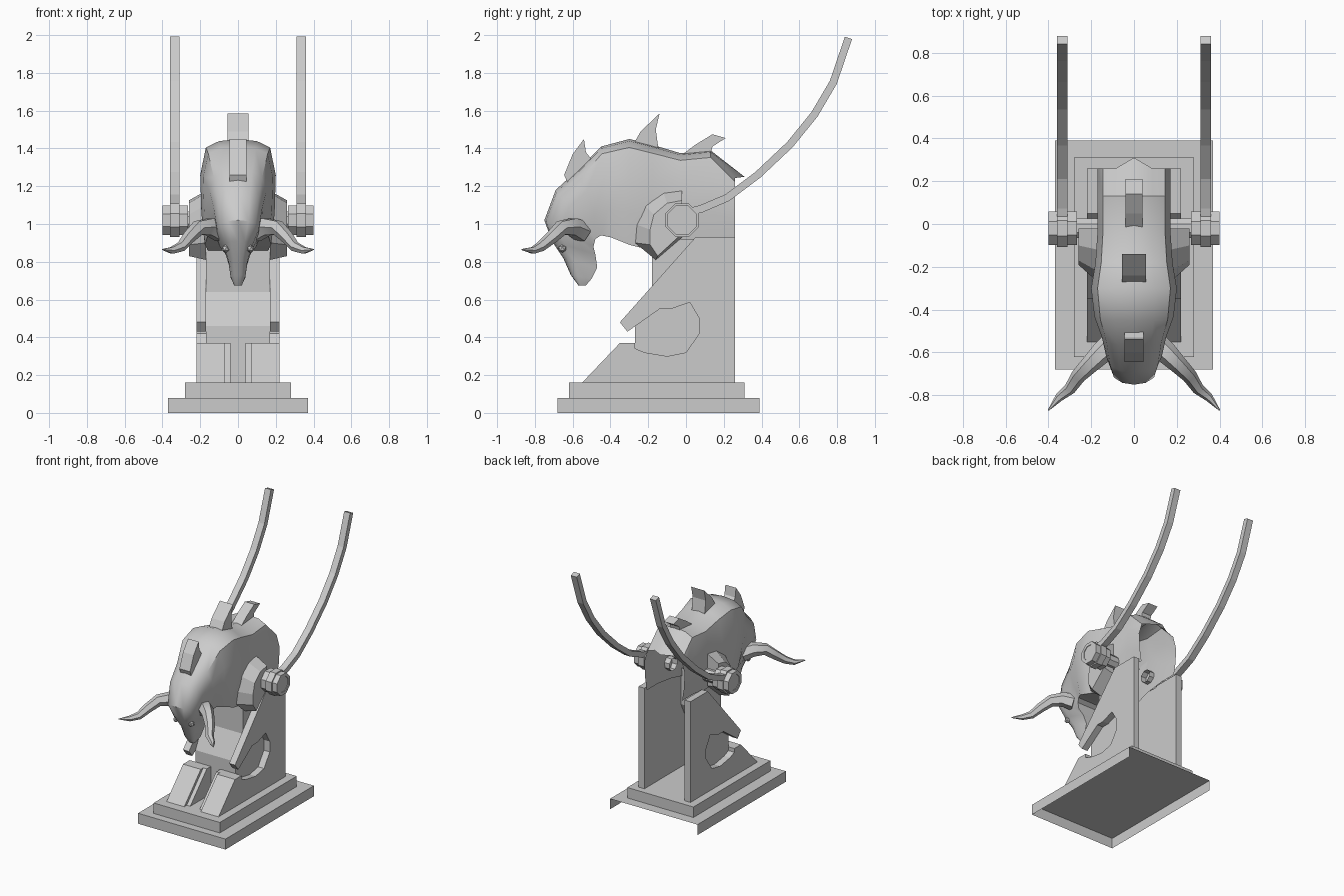
import bpy, bmesh, math
from mathutils import Vector

cube = bpy.data.objects.get("Cube")
if cube:
    bpy.data.objects.remove(cube)

stone = bpy.data.materials.new("plain grey")
stone.use_nodes = True
stone.diffuse_color = (.6, .6, .6, 1)
stone.node_tree.nodes["Principled BSDF"].inputs["Base Color"].default_value = (.6, .6, .6, 1)


def finish(name, bm, smooth=None):
    bmesh.ops.recalc_face_normals(bm, faces=bm.faces)
    mesh = bpy.data.meshes.new(name)
    bm.to_mesh(mesh)
    bm.free()
    ob = bpy.data.objects.new(name, mesh)
    bpy.context.collection.objects.link(ob)
    mesh.materials.append(stone)
    if smooth:
        bpy.context.view_layer.objects.active = ob
        ob.select_set(True)
        bpy.ops.object.shade_smooth_by_angle(angle=math.radians(smooth))
        ob.select_set(False)
    return ob


def bridge(bm, rings, closed=True):
    for a, b in zip(rings, rings[1:]):
        n = len(a)
        for i in range(n if closed else n - 1):
            j = (i + 1) % n
            bm.faces.new((a[i], a[j], b[j], b[i]))


def prism(name, x0, x1, outline, outline1=None):
    # Side outline of (y, z) points carried from x0 to x1
    bm = bmesh.new()
    a = [bm.verts.new((x0, y, z)) for y, z in outline]
    b = [bm.verts.new((x1, y, z)) for y, z in outline1 or outline]
    bridge(bm, [a, b])
    bm.faces.new(a)
    bm.faces.new(b)
    return finish(name, bm)


def tier(name, x, y0, y1, z0, z1, drop):
    # Hollow box without the faces whose outward direction is listed
    bm = bmesh.new()
    bmesh.ops.create_cube(bm, size=1)
    for v in bm.verts:
        v.co = (v.co.x * 2 * x, y1 if v.co.y > 0 else y0, z1 if v.co.z > 0 else z0)
    bm.normal_update()
    gone = [f for f in bm.faces if any(f.normal.dot(Vector(d)) > .9 for d in drop)]
    bmesh.ops.delete(bm, geom=gone, context='FACES')
    finish(name, bm)


def mirrored(name, s):
    return ("left_" if s > 0 else "right_") + name


# Stepped plinth, open underneath and behind
tier("plinth_lower", .37, -.68, .39, 0, .08, [(0, 0, -1), (0, 1, 0)])
tier("plinth_upper", .28, -.62, .31, .08, .16, [(0, 0, -1)])

# Pedestal shell, open at the back
bm = bmesh.new()
rows = [(-.27, .16), (-.27, .46), (-.18, .64), (-.18, .92)]
bridge(bm, [[bm.verts.new(p) for p in ((-.17, .255, z), (-.17, y, z), (.17, y, z), (.17, .255, z))]
            for y, z in rows], closed=False)
finish("pedestal", bm)

# Head and neck: (top y, top z, bottom y, bottom z, half width)
spine = [(.31, 1.25, .26, .92, .17), (.13, 1.39, .13, .92, .17), (-.03, 1.375, -.03, .9, .17),
         (-.18, 1.42, -.18, .86, .18), (-.3, 1.45, -.3, .89, .2), (-.45, 1.41, -.4, .93, .185),
         (-.57, 1.29, -.45, .94, .15), (-.69, 1.18, -.48, .92, .13), (-.75, 1.02, -.49, .88, .11),
         (-.71, .91, -.48, .84, .075), (-.65, .82, -.47, .77, .05), (-.61, .73, -.5, .71, .04),
         (-.57, .675, -.53, .675, .02)]
section = [(0, 0), (.5, .02), (.85, .08), (1, .34), (.97, .7), (.88, 1), (0, 1)]
half = section[1:-1]
bm = bmesh.new()
rings = []
for k, (yt, zt, yb, zb, w) in enumerate(spine):
    round_off = 1 if k < 6 else 1.6
    loop = section + [(-a, t) for a, t in reversed(half)]
    ring = []
    for a, t in loop:
        t = min(t * round_off, 1) if t < .3 else t
        y, z = yt + (yb - yt) * t, zt + (zb - zt) * t
        if k == 0 and a:
            y, z = .26, min(z, 1.25)
        ring.append(bm.verts.new((a * w, y, z)))
    rings.append(ring)
bridge(bm, rings)
bm.faces.new(rings[-1])
under = [f for f in bm.faces if f.calc_center_median().y > -.17
         and all(v.co.z < .93 for v in f.verts)]
bmesh.ops.delete(bm, geom=under, context='FACES')
finish("head_and_neck", bm, 40)

# Crest fins along the spine
prism("brow_fin", -.045, .045, [(-.62, 1.2), (-.645, 1.26), (-.6, 1.37), (-.54, 1.45),
                                (-.53, 1.38), (-.49, 1.33), (-.52, 1.25)])
prism("middle_fin", -.055, .055, [(-.28, 1.42), (-.24, 1.49), (-.14, 1.585), (-.16, 1.5), (-.145, 1.39)])
prism("rear_fin", -.04, .04, [(-.03, 1.36), (.05, 1.42), (.14, 1.475), (.21, 1.455), (.14, 1.41), (.13, 1.37)])

plate = [(.26, .16), (.26, .93), (.05, .93), (-.35, .48), (-.31, .43), (-.14, .55), (-.08, .55),
         (.02, .585), (.07, .5), (.07, .42), (0, .32), (-.1, .3), (-.22, .32), (-.29, .35),
         (-.27, .37), (-.35, .37), (-.55, .16)]
wedge = [(-.55, .16), (-.35, .37), (-.27, .37), (-.27, .16)]
ledge = [(-.52, .16), (-.32, .37), (-.27, .37), (-.27, .16)]
guard_outer = [(-.02, 1.175), (-.12, 1.165), (-.22, 1.1), (-.27, 1), (-.27, .9), (-.16, .81), (-.02, .93)]
guard_inner = [(-.02, 1.125), (-.1, 1.11), (-.17, 1.05), (-.19, .97), (-.19, .89), (-.15, .83), (-.02, .95)]
horn = [(.09, -.55, .96, .06), (.15, -.6, .985, .052), (.21, -.66, .98, .042), (.26, -.71, .93, .035),
        (.3, -.77, .88, .028), (.35, -.81, .86, .02), (.4, -.87, .865, .003)]
rod = [(0, 1.06), (.08, 1.08), (.22, 1.14), (.38, 1.26), (.55, 1.42), (.68, 1.58), (.78, 1.75), (.86, 1.985)]

for s in (1, -1):
    # Pedestal side pieces
    prism(mirrored("side_plate", s), s * .17, s * .22, plate)
    prism(mirrored("front_wedge", s), s * .07, s * .22, wedge)
    prism(mirrored("wedge_ledge", s), s * .04, s * .07, ledge)
    prism(mirrored("shoulder_guard", s), s * .17, s * .26, guard_outer, guard_inner)

    # Eight-sided stepped axle
    bm = bmesh.new()
    rings = []
    steps = [(.12, .05), (.265, .05), (.265, .085), (.31, .085), (.31, .095), (.36, .095),
             (.36, .085), (.4, .085), (.4, .06), (.395, .06)]
    for x, r in steps:
        rings.append([bm.verts.new((s * x, -.02 + r * math.cos(a), 1.02 + r * math.sin(a)))
                      for a in [math.pi / 4 * (i + .5) for i in range(8)]])
    bridge(bm, rings)
    bm.faces.new(rings[-1])
    finish(mirrored("axle", s), bm)

    # Long curved rod sweeping up behind
    pts = [Vector((0, y, z)) for y, z in rod]
    upper, lower = [], []
    for i, p in enumerate(pts):
        d = (pts[min(i + 1, len(pts) - 1)] - pts[max(i - 1, 0)]).normalized()
        n = Vector((0, -d.z, d.y)) * .02
        upper.append(((p + n).y, (p + n).z))
        lower.append(((p - n).y, (p - n).z))
    bm = bmesh.new()
    rings = [[bm.verts.new((s * x, *q)) for x, q in ((.31, u), (.36, u), (.36, l), (.31, l))]
             for u, l in zip(upper, lower)]
    bridge(bm, rings)
    bm.faces.new(rings[0])
    bm.faces.new(rings[-1])
    finish(mirrored("curved_rod", s), bm)

    # Tapered horn with six sides
    bm = bmesh.new()
    pts = [Vector((s * x, y, z)) for x, y, z, r in horn]
    rings = []
    for i, p in enumerate(pts):
        d = (pts[min(i + 1, len(pts) - 1)] - pts[max(i - 1, 0)]).normalized()
        u = d.cross(Vector((0, 0, 1))).normalized()
        v = u.cross(d)
        rings.append([bm.verts.new(p + horn[i][3] * (u * math.cos(a) + v * math.sin(a)))
                      for a in [math.tau * j / 6 for j in range(6)]])
    bridge(bm, rings)
    bm.faces.new(rings[0])
    bm.faces.new(rings[-1])
    finish(mirrored("horn", s), bm, 45)

    # Small eye under the brow
    bm = bmesh.new()
    bmesh.ops.create_icosphere(bm, subdivisions=1, radius=.022)
    bmesh.ops.translate(bm, verts=bm.verts, vec=(s * .065, -.655, .87))
    finish(mirrored("eye", s), bm)
